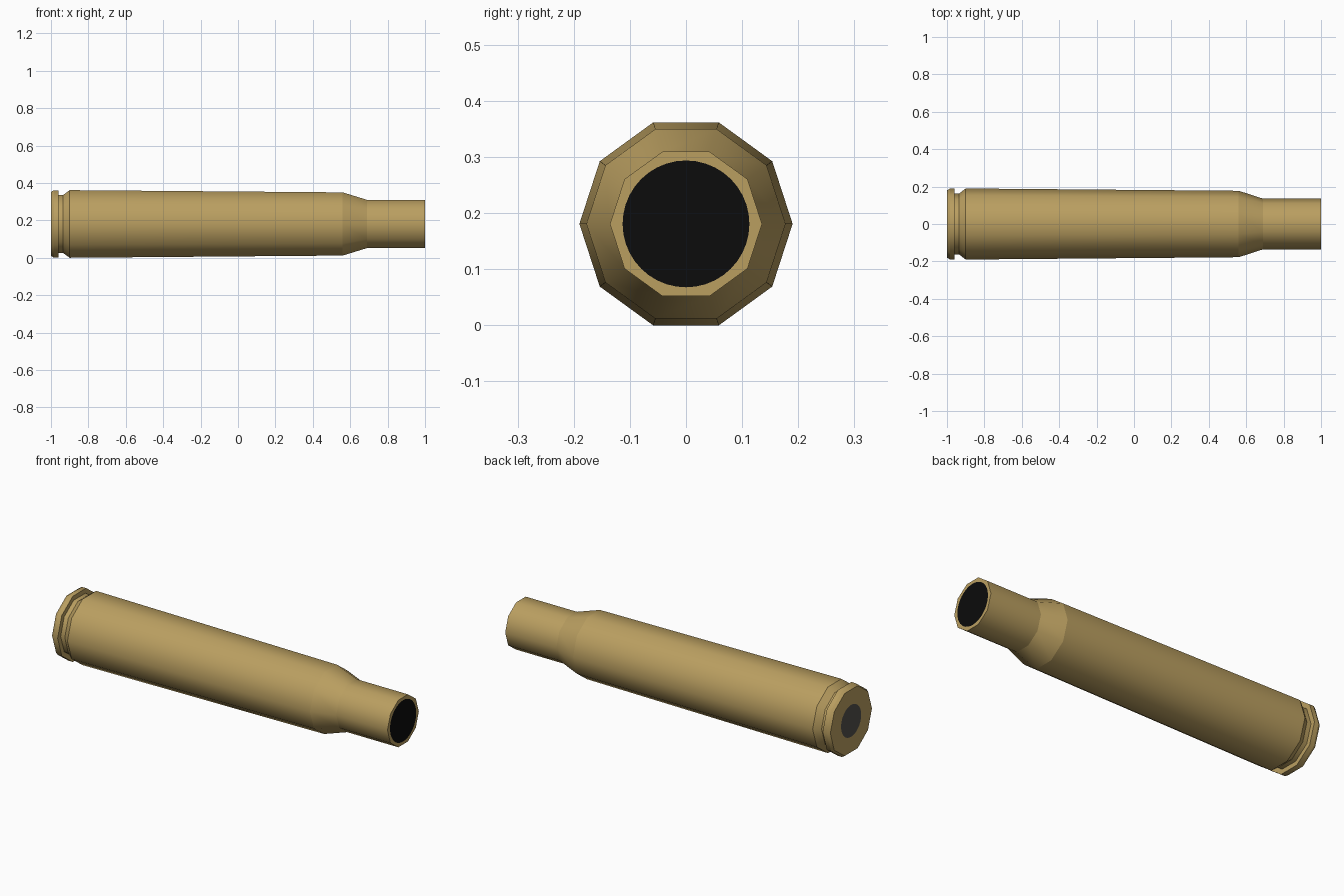
import bpy, bmesh, math

if "Cube" in bpy.data.objects:
    bpy.data.objects.remove(bpy.data.objects["Cube"])

SIDES = 10
SUB = 4                                   # disc segments per body side
CZ = 0.19 * math.cos(math.pi / SIDES)     # axis height


def material(name, rgb):
    m = bpy.data.materials.new(name)
    m.diffuse_color = (*rgb, 1)
    m.use_nodes = True
    m.node_tree.nodes["Principled BSDF"].inputs["Base Color"].default_value = m.diffuse_color
    return m


brass = material("brass", (0.49, 0.345, 0.118))
black = material("mouth black", (0.0035, 0.0035, 0.0035))
grey = material("primer grey", (0.085, 0.078, 0.07))

# Profile along x: (x, corner radius)
profile = [(-1.0, 0.180), (-0.985, 0.189), (-0.96, 0.189), (-0.96, 0.163),
           (-0.935, 0.163), (-0.90, 0.19), (0.56, 0.1775),
           (0.69, 0.1355), (1.0, 0.1355)]

bm = bmesh.new()


def ring(x, r, n):
    return [bm.verts.new((x, r * math.cos(2 * math.pi * i / n),
                          CZ + r * math.sin(2 * math.pi * i / n))) for i in range(n)]


# Lathed case wall
rings = [ring(x, r, SIDES) for x, r in profile]
for a, b in zip(rings, rings[1:]):
    for i in range(SIDES):
        j = (i + 1) % SIDES
        bm.faces.new((a[i], a[j], b[j], b[i])).smooth = True


# End caps: brass rim around a coloured round disc
def cap(outer, x, r, mat):
    n = SIDES * SUB
    inner = ring(x, r, n)
    for i in range(SIDES):
        arc = [inner[(i * SUB + k) % n] for k in range(SUB, -1, -1)]
        bm.faces.new([outer[i], outer[(i + 1) % SIDES]] + arc)
    bm.faces.new(inner).material_index = mat


cap(rings[0], -1.0, 0.087, 2)
cap(rings[-1], 1.0, 0.113, 1)
bmesh.ops.recalc_face_normals(bm, faces=bm.faces)

# Smooth round the barrel, crisp at each profile step
for e in bm.edges:
    if abs(e.verts[0].co.x - e.verts[1].co.x) < 1e-5:
        e.smooth = False

me = bpy.data.meshes.new("cartridge_case")
bm.to_mesh(me)
bm.free()
for m in (brass, black, grey):
    me.materials.append(m)
obj = bpy.data.objects.new("cartridge_case", me)
bpy.context.collection.objects.link(obj)
